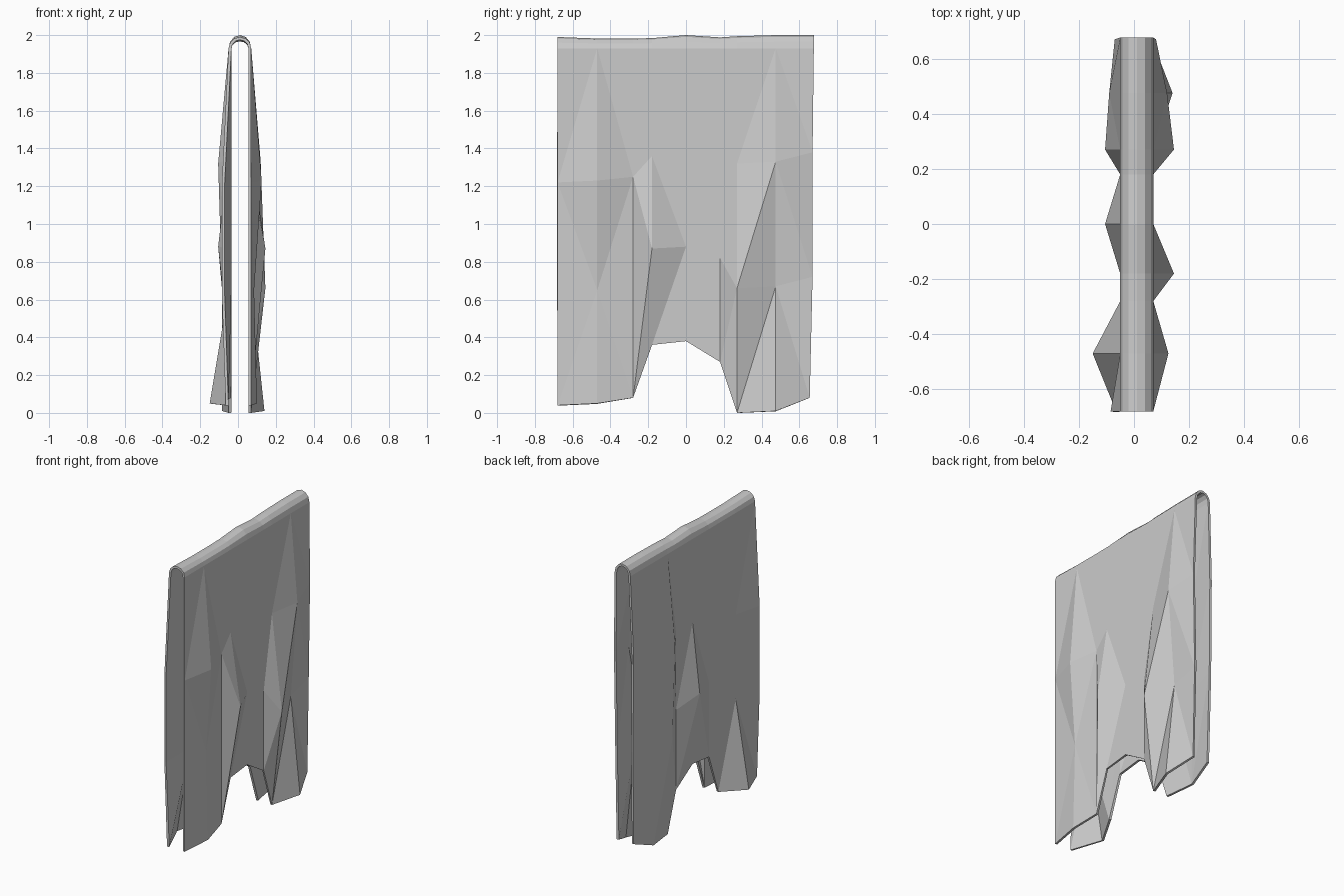
import bpy
import bmesh
import math

cube = bpy.data.objects.get("Cube")
if cube:
    bpy.data.objects.remove(cube, do_unlink=True)

grey = bpy.data.materials.new("cloth grey")
grey.use_nodes = True
colour = (0.6, 0.6, 0.6, 1.0)
grey.diffuse_color = colour
grey.node_tree.nodes["Principled BSDF"].inputs["Base Color"].default_value = colour

CENTRE, HALF_WIDTH, TOP = 0.01, 0.06, 1.93
COLUMNS = [-0.68, -0.47, -0.28, -0.18, 0, 0.18, 0.27, 0.475, 0.67]

# Heights of the ragged hem and the two fold lines, shared by both panels
HEM = [0.04, 0.05, 0.08, 0.36, 0.38, 0.27, 0, 0.01, 0.08]
LOWER = [0.62, 0.65, 0.65, 0.87, 0.88, 0.82, 0.66, 0.67, 0.72]
UPPER = [1.22, 1.23, 1.25, 1.36, 1.36, 1.35, 1.32, 1.33, 1.38]
ROWS = [HEM, LOWER, UPPER]

# Small dips along the fold over the top
WAVE = [-0.01, -0.018, -0.018, -0.016, 0, -0.012, -0.006, 0, 0]

# Outward bulges of the cloth, by (row, column)
LEFT_FOLDS = {(0, 1): 0.03, (0, 7): 0.07, (1, 1): 0.015, (1, 3): 0.075,
              (1, 6): 0.075, (2, 1): 0.055, (2, 7): 0.05, (2, 8): 0.01}
RIGHT_FOLDS = {(0, 0): 0.015, (0, 1): 0.1, (0, 7): 0.035, (0, 8): 0.01,
               (1, 0): 0.035, (1, 4): 0.055, (1, 6): 0.035, (1, 7): 0.03,
               (1, 8): 0.015, (2, 0): 0.035, (2, 6): 0.055, (2, 7): 0.04,
               (2, 8): 0.02}

# Crease direction of each patch, from the hem upward
LEFT_CREASES = ["/\\//\\//\\", "\\/\\\\///\\", "/\\\\\\///\\"]
RIGHT_CREASES = ["/\\//\\/\\/", "/\\//\\/\\/", "\\///\\/\\/"]

bm = bmesh.new()


def panel_row(side, folds, row):
    verts = []
    for col, y in enumerate(COLUMNS):
        x = CENTRE + side * (HALF_WIDTH + folds.get((row, col), 0))
        if row == 0 and col == 8:
            y -= 0.015
        verts.append(bm.verts.new((x, y, ROWS[row][col])))
    return verts


def arch_row(angle):
    # Rounded crown between the two panels
    verts = []
    for col, y in enumerate(COLUMNS):
        rise = math.sin(angle)
        x = CENTRE + HALF_WIDTH * math.cos(angle)
        y *= 1.01 if col == 8 else 1
        verts.append(bm.verts.new((x, y, TOP + (0.07 + WAVE[col]) * rise)))
    return verts


def bridge(low, high, creases=None):
    for i in range(len(low) - 1):
        a, b, c, d = low[i], low[i + 1], high[i + 1], high[i]
        if creases is None:
            bm.faces.new((a, b, c, d))
        elif creases[i] == "/":
            bm.faces.new((a, b, c))
            bm.faces.new((a, c, d))
        else:
            bm.faces.new((a, b, d))
            bm.faces.new((b, c, d))


# Crown of the cloth
steps = 6
arch = [arch_row(math.pi * i / steps) for i in range(steps + 1)]
for lower, upper in zip(arch, arch[1:]):
    bridge(lower, upper)

# Hanging panels on both sides
for side, folds, creases, edge in ((1, LEFT_FOLDS, LEFT_CREASES, arch[0]),
                                   (-1, RIGHT_FOLDS, RIGHT_CREASES, arch[-1])):
    rows = [panel_row(side, folds, r) for r in range(3)] + [edge]
    for r in range(3):
        bridge(rows[r], rows[r + 1], creases[r])

bmesh.ops.recalc_face_normals(bm, faces=bm.faces)
bm.normal_update()
crown = max(bm.faces, key=lambda f: f.calc_center_median().z)
if crown.normal.z < 0:
    bmesh.ops.reverse_faces(bm, faces=bm.faces)

mesh = bpy.data.meshes.new("hanging_cloth")
bm.to_mesh(mesh)
bm.free()
mesh.materials.append(grey)
cloth = bpy.data.objects.new("hanging_cloth", mesh)
bpy.context.collection.objects.link(cloth)

# Cloth thickness, kept inside the outer surface
thickness = cloth.modifiers.new("thickness", "SOLIDIFY")
thickness.thickness = 0.015
thickness.offset = -1
